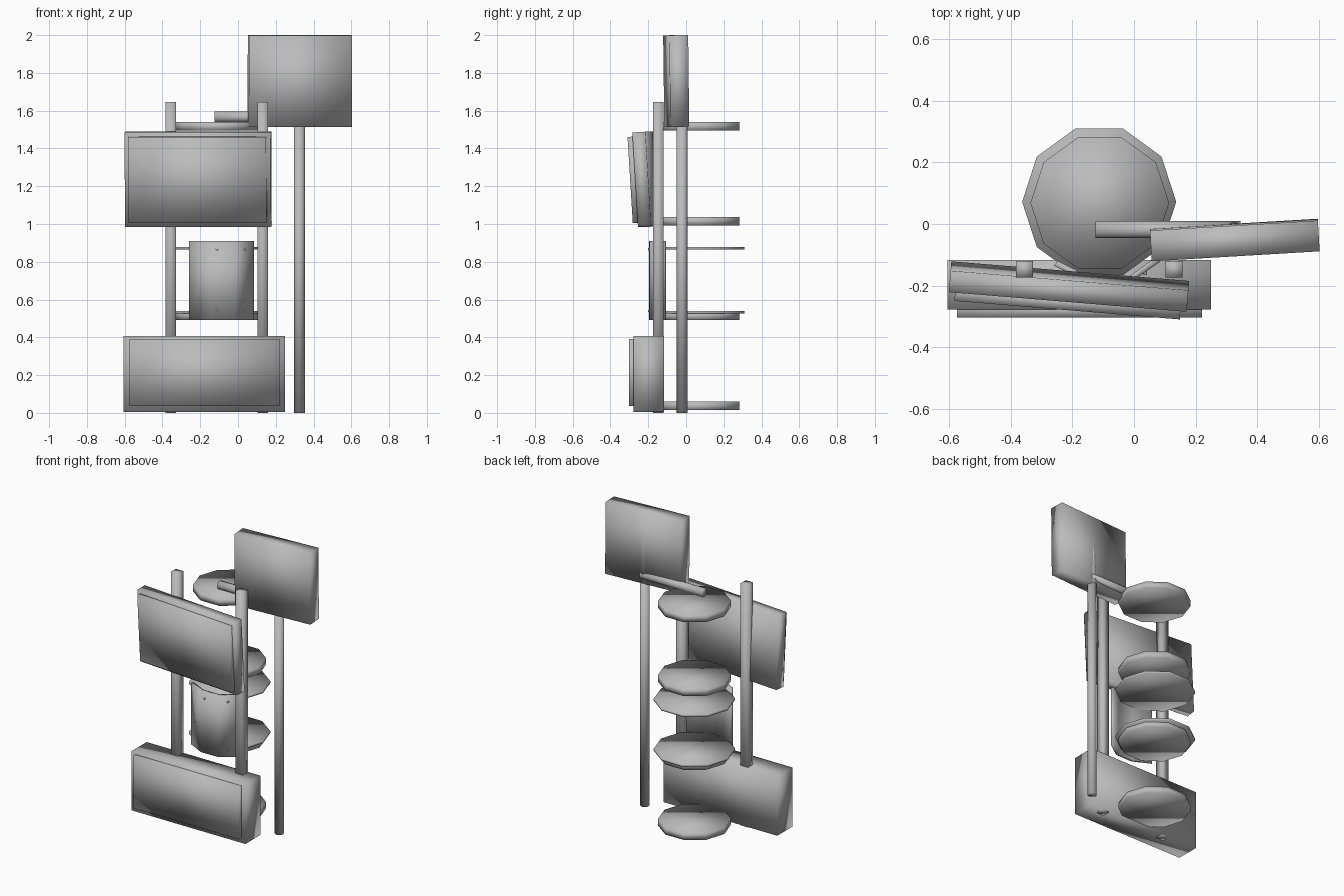
import bpy, bmesh, math
from mathutils import Matrix, Vector

if "Cube" in bpy.data.objects:
    bpy.data.objects.remove(bpy.data.objects["Cube"])

grey = bpy.data.materials.new("plain_grey")
grey.diffuse_color = (0.5, 0.5, 0.5, 1)
grey.use_nodes = True
grey.node_tree.nodes["Principled BSDF"].inputs["Base Color"].default_value = grey.diffuse_color


def finish(name, bm, matrix=None):
    bmesh.ops.recalc_face_normals(bm, faces=bm.faces)
    me = bpy.data.meshes.new(name)
    bm.to_mesh(me)
    bm.free()
    for p in me.polygons:
        p.use_smooth = True
    me.materials.append(grey)
    ob = bpy.data.objects.new(name, me)
    bpy.context.collection.objects.link(ob)
    if matrix:
        ob.matrix_world = matrix
    return ob


def box(name, lo, hi, matrix=None):
    bm = bmesh.new()
    bmesh.ops.create_cube(bm, size=1)
    for v in bm.verts:
        v.co = Vector([l + (c + 0.5) * (h - l) for c, l, h in zip(v.co, lo, hi)])
    return finish(name, bm, matrix)


def cyl(name, centre, r1, depth, sides, r2=None, axis='Z', turn=0):
    bm = bmesh.new()
    bmesh.ops.create_cone(bm, cap_ends=True, segments=sides, radius1=r1,
                          radius2=r1 if r2 is None else r2, depth=depth)
    rot = Matrix.Rotation(turn, 4, 'Z')
    if axis == 'X':
        rot = Matrix.Rotation(math.pi / 2, 4, 'Y')
    elif axis == 'Y':
        rot = Matrix.Rotation(math.pi / 2, 4, 'X')
    bmesh.ops.transform(bm, matrix=Matrix.Translation(centre) @ rot, verts=bm.verts)
    return finish(name, bm)


def tilted(centre, lean, yaw):
    return (Matrix.Translation(centre) @ Matrix.Rotation(math.radians(yaw), 4, 'Z')
            @ Matrix.Rotation(math.radians(lean), 4, 'X'))


# Square posts
for side, x in (("left", -0.355), ("right", 0.13)):
    box(side + "_post", (x - 0.0275, -0.174, 0), (x + 0.0275, -0.12, 1.645))

# Base box with raised front panel
box("base_box", (-0.605, -0.278, 0.004), (0.25, -0.117, 0.407))
box("base_panel", (-0.575, -0.303, 0.037), (0.22, -0.26, 0.392))

# Crooked middle sign with raised panel
m = tilted((-0.211, -0.203, 1.237), 3.5, -4.7)
box("middle_sign", (-0.387, -0.035, -0.25), (0.387, 0.035, 0.25), m)
box("middle_sign_panel", (-0.367, -0.063, -0.228), (0.367, -0.02, 0.228), m)

# Round pole, tapered behind the top sign, and its side arm
cyl("tall_pole", (0.325, -0.021, 0.76), 0.029, 1.52, 16)
cyl("tall_pole_top", (0.325, -0.021, 1.74), 0.029, 0.44, 16, r2=0.014)
cyl("side_arm", (0.11, -0.018, 1.567), 0.028, 0.47, 12, axis='X')

# Top sign
box("top_sign", (-0.273, -0.05, -0.2425), (0.273, 0.05, 0.2425),
    tilted((0.327, -0.052, 1.757), 0.7, 3.4))

# Ten-sided shelves
for i, z in enumerate((0.037, 0.513, 1.015, 1.517)):
    cyl("shelf_%d" % (i + 1), (-0.111, 0.068, z), 0.225, 0.045, 10, turn=math.pi / 2)

# Wider thin plates
for i, z in enumerate((0.532, 0.872)):
    cyl("thin_plate_%d" % (i + 1), (-0.113, 0.072, z), 0.25, 0.014, 10, turn=math.pi / 2)

# Curved front shield of three facets
outer = [Vector(p) for p in ((-0.26, -0.135), (-0.142, -0.195), (-0.016, -0.193), (0.085, -0.122))]
mid = Vector((-0.08, 0.09))
inner = [p + (mid - p).normalized() * 0.02 for p in outer]
bm = bmesh.new()
face = bm.faces.new([bm.verts.new((p.x, p.y, 0.492)) for p in outer + inner[::-1]])
ext = bmesh.ops.extrude_face_region(bm, geom=[face])
bmesh.ops.translate(bm, vec=(0, 0, 0.418),
                    verts=[g for g in ext["geom"] if isinstance(g, bmesh.types.BMVert)])
finish("curved_shield", bm)

# Small shield rivets
for i, (x, y) in enumerate(((-0.112, -0.194), (0.036, -0.158))):
    for j, z in enumerate((0.54, 0.866)):
        cyl("rivet_%d%d" % (i, j), (x, y, z), 0.006, 0.012, 8, axis='Y')
